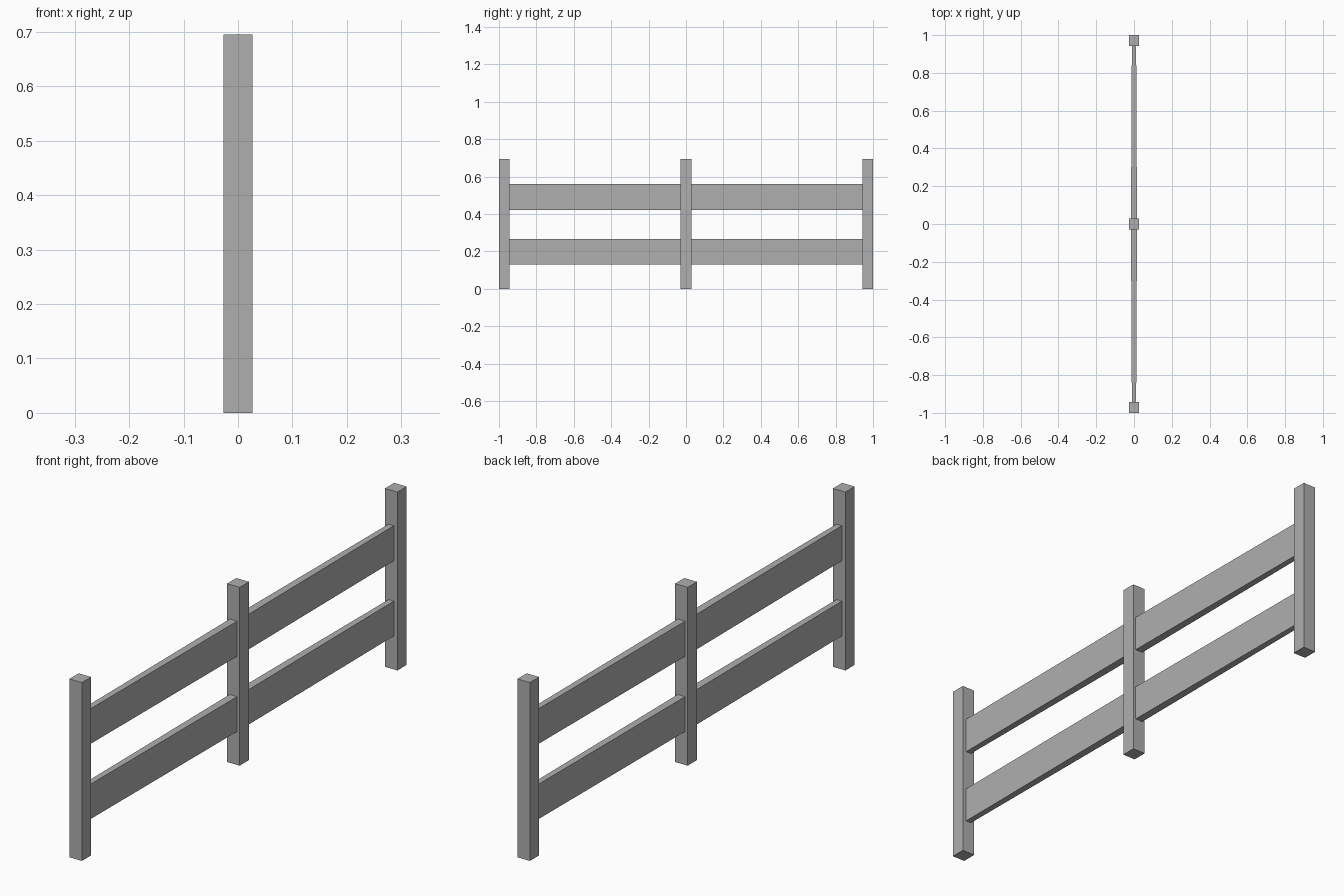
import bpy, bmesh

if "Cube" in bpy.data.objects:
    bpy.data.objects.remove(bpy.data.objects["Cube"])

POST_X, POST_Y, POST_H = 0.054, 0.057, 0.695
END_Y = 1 - POST_Y / 2
INNER, OUTER = POST_Y / 2, 1 - POST_Y

grey = bpy.data.materials.new("dark_grey")
grey.diffuse_color = (0.43, 0.43, 0.43, 1)
grey.use_nodes = True
grey.node_tree.nodes["Principled BSDF"].inputs["Base Color"].default_value = grey.diffuse_color


def box(name, y0, y1, z0, z1, half0, half1):
    """Box along y whose half thickness in x goes from half0 to half1."""
    bm = bmesh.new()
    bmesh.ops.create_cube(bm, size=2)
    for v in bm.verts:
        far = v.co.y > 0
        v.co = ((half1 if far else half0) * v.co.x,
                y1 if far else y0,
                z1 if v.co.z > 0 else z0)
    bmesh.ops.recalc_face_normals(bm, faces=bm.faces)
    mesh = bpy.data.meshes.new(name)
    bm.to_mesh(mesh)
    bm.free()
    mesh.materials.append(grey)
    ob = bpy.data.objects.new(name, mesh)
    bpy.context.collection.objects.link(ob)
    return ob


# Three posts
for name, y in (("front_post", -END_Y), ("middle_post", 0), ("back_post", END_Y)):
    box(name, y - POST_Y / 2, y + POST_Y / 2, 0, POST_H, POST_X / 2, POST_X / 2)

# Two rails per bay, slightly thinner towards the outer posts
THICK, THIN = 0.0159, 0.0114
for level, z0, z1 in (("lower", 0.130, 0.266), ("upper", 0.423, 0.560)):
    box(f"front_{level}_rail", -OUTER, -INNER, z0, z1, THIN, THICK)
    box(f"back_{level}_rail", INNER, OUTER, z0, z1, THICK, THIN)
